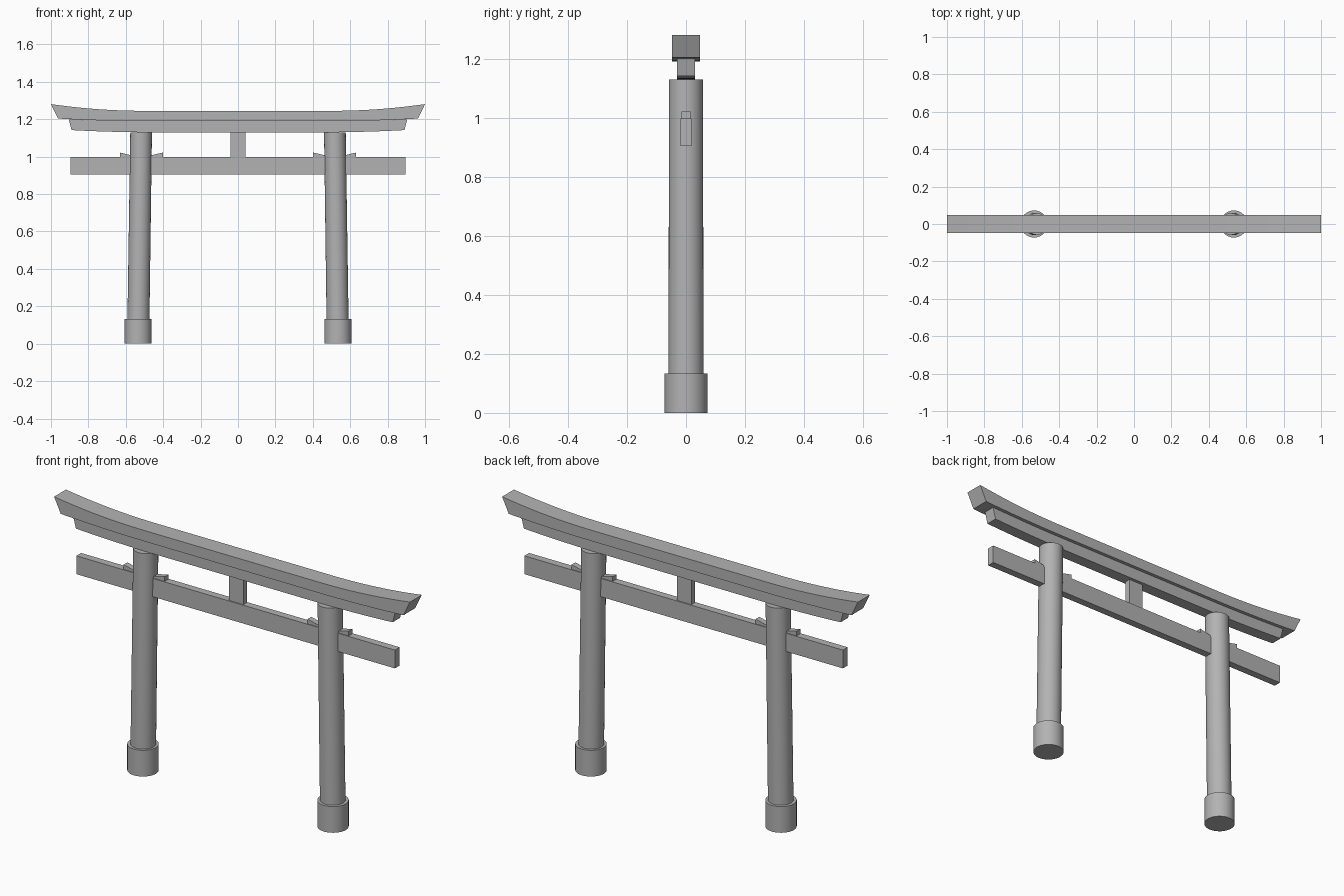
import bpy, bmesh
from mathutils import Vector

if "Cube" in bpy.data.objects:
    bpy.data.objects.remove(bpy.data.objects["Cube"])

# Dark grey for every part
grey = bpy.data.materials.new("dark_grey")
grey.diffuse_color = (0.45, 0.45, 0.45, 1)
grey.use_nodes = True
grey.node_tree.nodes["Principled BSDF"].inputs["Base Color"].default_value = grey.diffuse_color


def finish(bm, name, smooth=False):
    bmesh.ops.recalc_face_normals(bm, faces=bm.faces)
    mesh = bpy.data.meshes.new(name)
    bm.to_mesh(mesh)
    bm.free()
    mesh.materials.append(grey)
    ob = bpy.data.objects.new(name, mesh)
    bpy.context.collection.objects.link(ob)
    if smooth:
        bpy.ops.object.select_all(action='DESELECT')
        ob.select_set(True)
        bpy.context.view_layer.objects.active = ob
        bpy.ops.object.shade_smooth_by_angle(angle=0.6)
    return ob


def loft(name, sections, smooth=False):
    """Skin a list of equal-length point rings and cap both ends."""
    bm = bmesh.new()
    rings = [[bm.verts.new(p) for p in s] for s in sections]
    n = len(rings[0])
    for a, b in zip(rings, rings[1:]):
        for i in range(n):
            j = (i + 1) % n
            bm.faces.new((a[i], a[j], b[j], b[i]))
    bm.faces.new(rings[0])
    bm.faces.new(rings[-1])
    return finish(bm, name, smooth)


def box(name, x, y, z0, z1):
    ring = lambda z: [(-x, -y, z), (x, -y, z), (x, y, z), (-x, y, z)]
    return loft(name, [ring(z0), ring(z1)])


def lintel(name, x_top, x_bot, half_y, z_top, z_bot, rise_top, rise_bot):
    """Beam with upswept, slanted ends."""
    sections = []
    for k in range(41):
        u = -1 + k / 20
        t = max(0, (abs(u) - 0.5) / 0.5) ** 2
        xt, xb = u * x_top, u * x_bot
        zt, zb = z_top + rise_top * t, z_bot + rise_bot * t
        sections.append([(xb, -half_y, zb), (xb, half_y, zb),
                         (xt, half_y, zt), (xt, -half_y, zt)])
    return loft(name, sections, True)


def cylinder(name, x0, x1, z0, z1, r0, r1):
    """Round post leaning from x0 at the bottom to x1 at the top."""
    bm = bmesh.new()
    bmesh.ops.create_cone(bm, cap_ends=True, segments=40, radius1=r0,
                          radius2=r1, depth=z1 - z0)
    for v in bm.verts:
        top = v.co.z > 0
        v.co += Vector((x1 if top else x0, 0, (z0 + z1) / 2))
    return finish(bm, name, True)


# Upper and lower top beams
lintel("top_lintel", 1.0, 0.963, 0.0475, 1.245, 1.19, 0.036, 0.014)
lintel("under_lintel", 0.905, 0.89, 0.03, 1.191, 1.13, 0.009, 0.012)

# Straight tie beam and centre strut
box("tie_beam", 0.895, 0.019, 0.905, 0.998)
box("centre_strut", 0.04, 0.014, 0.99, 1.135)

for s, side in ((-1, "left"), (1, "right")):
    # Leaning post and its foot sleeve
    cylinder(side + "_post", s * 0.534, s * 0.518, 0.01, 1.13, 0.059, 0.058)
    cylinder(side + "_post_foot", s * 0.534, s * 0.534, 0, 0.133, 0.0725, 0.0725)
    # Wedges on the tie beam, thicker at their free ends
    for d, where in ((-1, "inner"), (1, "outer")):
        c = s * 0.517
        xa, xb = c + s * d * 0.03, c + s * d * 0.115
        loft(f"{side}_{where}_wedge",
             [[(xa, y, 0.99), (xb, y, 0.99), (xb, y, 1.022), (xa, y, 1.002)]
              for y in (-0.015, 0.015)])
